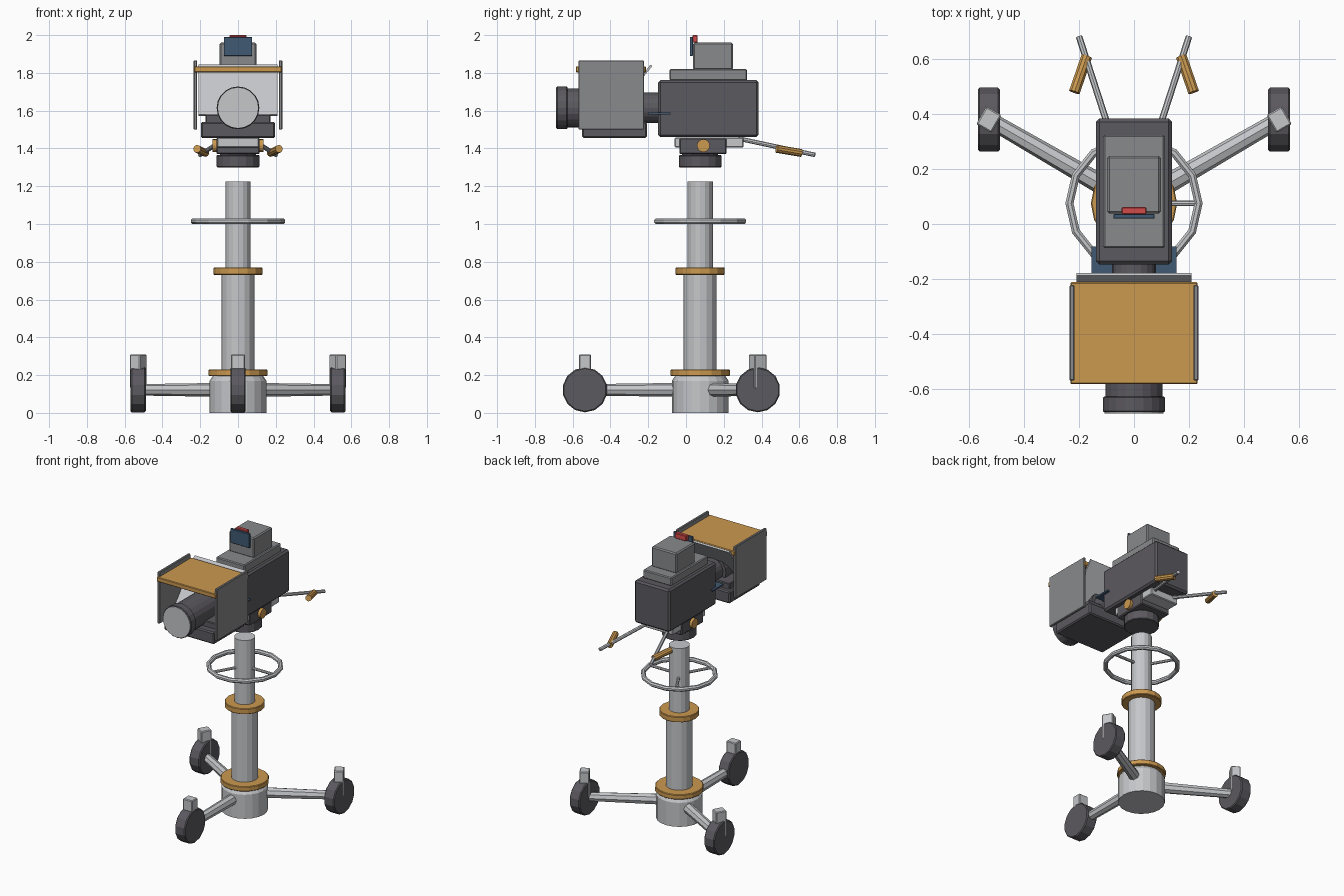
import bpy, bmesh, math
from mathutils import Vector, Matrix

if "Cube" in bpy.data.objects:
    bpy.data.objects.remove(bpy.data.objects["Cube"])

def material(name, r, g, b):
    m = bpy.data.materials.new(name)
    m.diffuse_color = (r, g, b, 1)
    m.use_nodes = True
    m.node_tree.nodes["Principled BSDF"].inputs["Base Color"].default_value = m.diffuse_color
    return m

DARK = material("dark_grey", 0.105, 0.1, 0.115)
MID = material("mid_grey", 0.25, 0.255, 0.265)
LIGHT = material("light_metal", 0.56, 0.57, 0.59)
GOLD = material("amber", 0.6, 0.32, 0.08)
BLUE = material("dark_blue", 0.05, 0.10, 0.17)
RED = material("red", 0.65, 0.07, 0.07)
AXIS = 0.075   # y of the column centre

def finish(bm, name, mat, bevel=0):
    bmesh.ops.recalc_face_normals(bm, faces=bm.faces)
    me = bpy.data.meshes.new(name)
    bm.to_mesh(me)
    bm.free()
    me.materials.append(mat)
    ob = bpy.data.objects.new(name, me)
    bpy.context.collection.objects.link(ob)
    if bevel:
        b = ob.modifiers.new("edge_bevel", 'BEVEL')
        b.width, b.segments, b.limit_method = bevel, 1, 'ANGLE'
    return ob

def box(name, x, y, z, mat, bevel=0.005):
    """Box from (min, max) ranges."""
    bm = bmesh.new()
    size = [r[1] - r[0] for r in (x, y, z)]
    mid = [(r[1] + r[0]) / 2 for r in (x, y, z)]
    bmesh.ops.create_cube(bm, size=1, matrix=Matrix.Translation(mid) @ Matrix.Diagonal((*size, 1)))
    return finish(bm, name, mat, bevel)

def rod(name, a, b, r1, mat, r2=None, sides=16, bevel=0):
    """Cylinder or cone between two points."""
    a, b = Vector(a), Vector(b)
    d = b - a
    m = Matrix.Translation((a + b) / 2) @ d.to_track_quat('Z', 'Y').to_matrix().to_4x4()
    bm = bmesh.new()
    bmesh.ops.create_cone(bm, cap_ends=True, segments=sides, radius1=r1,
                          radius2=r1 if r2 is None else r2, depth=d.length, matrix=m)
    return finish(bm, name, mat, bevel)

def disc(name, z0, z1, r, mat, r2=None, sides=16, bevel=0):
    return rod(name, (0, AXIS, z0), (0, AXIS, z1), r, mat, r2, sides, bevel)

# Pedestal column
disc("base_hub", 0.0, 0.17, 0.15, LIGHT, sides=20)
disc("base_hub_shoulder", 0.17, 0.20, 0.15, LIGHT, 0.13, sides=20)
disc("base_collar", 0.195, 0.23, 0.157, GOLD, bevel=0.004)
disc("lower_column", 0.2, 0.74, 0.087, LIGHT)
disc("middle_collar", 0.73, 0.77, 0.13, GOLD, bevel=0.004)
disc("upper_column", 0.75, 1.225, 0.067, LIGHT)

# Three legs with caster blocks and wheels
for i, deg in enumerate((-90, 30, 150)):
    t = math.radians(deg)
    u = Vector((math.cos(t), math.sin(t), 0))
    c = Vector((0, AXIS, 0.122))
    w = c + u * 0.61
    rod(f"leg_{i}", c + u * 0.1, w, 0.037, LIGHT, 0.03, sides=8)
    rod(f"wheel_{i}", w - Vector((0.04, 0, 0)), w + Vector((0.04, 0, 0)), 0.119, DARK,
        sides=14, bevel=0.006)
    block = box(f"caster_block_{i}", (-0.032, 0.032), (-0.037, 0.037), (0.13, 0.31), LIGHT)
    block.location = (w.x, w.y, 0)
    block.rotation_euler.z = t

# Steering ring with three spokes
def ring(name, major, minor, z, mat, n=14, m=8):
    bm = bmesh.new()
    loops = []
    for i in range(n):
        a = math.tau * i / n
        loops.append([bm.verts.new(((major + minor * math.cos(p)) * math.cos(a),
                                    AXIS + (major + minor * math.cos(p)) * math.sin(a),
                                    z + minor * math.sin(p)))
                      for p in (math.tau * (j + 0.5) / m for j in range(m))])
    for i in range(n):
        for j in range(m):
            p, q, k = loops[i], loops[(i + 1) % n], (j + 1) % m
            bm.faces.new((p[j], q[j], q[k], p[k]))
    return finish(bm, name, mat)

ring("steering_ring", 0.235, 0.016, 1.015, LIGHT)
for i in range(3):
    t = math.tau * i / 3
    rod(f"ring_spoke_{i}", (0, AXIS, 1.015),
        (0.235 * math.cos(t), AXIS + 0.235 * math.sin(t), 1.015), 0.01, LIGHT, sides=8)

# Pan and tilt head
disc("pan_base", 1.30, 1.365, 0.113, DARK, bevel=0.004)
disc("pan_neck", 1.36, 1.38, 0.095, DARK)
box("tilt_block", (-0.115, 0.115), (-0.035, 0.215), (1.37, 1.455), DARK, 0.006)
box("mount_plate", (-0.11, 0.11), (-0.06, 0.305), (1.405, 1.458), LIGHT)
for s, side in ((-1, "left"), (1, "right")):
    rod(f"tilt_knob_{side}", (s * 0.1, 0.092, 1.415), (s * 0.135, 0.092, 1.415), 0.034, GOLD)
    rod(f"pan_handle_{side}", (s * 0.07, 0.28, 1.452), (s * 0.2, 0.682, 1.366), 0.012, LIGHT, sides=8)
    rod(f"handle_grip_{side}", (s * 0.217, 0.48, 1.398), (s * 0.172, 0.61, 1.376), 0.021, GOLD, sides=10)

# Camera body, viewfinder and signal lamp
box("camera_body", (-0.138, 0.138), (-0.147, 0.384), (1.46, 1.762), DARK, 0.012)
box("top_plate", (-0.112, 0.112), (-0.088, 0.324), (1.76, 1.82), MID, 0.006)
box("viewfinder", (-0.098, 0.098), (0.038, 0.248), (1.815, 1.96), MID, 0.008)
box("viewfinder_screen", (-0.075, 0.075), (0.02, 0.036), (1.89, 1.99), BLUE, 0.002)
box("signal_lamp", (-0.045, 0.045), (0.034, 0.062), (1.96, 2.0), RED, 0.004)

# Lens
LZ = 1.615
def lens(name, y0, y1, r, mat, r2=None, bevel=0):
    return rod(name, (0, y0, LZ), (0, y1, LZ), r, mat, r2, 20, bevel)
lens("lens_front_ring", -0.685, -0.628, 0.113, DARK, bevel=0.004)
lens("lens_glass", -0.689, -0.682, 0.107, LIGHT)
lens("lens_barrel", -0.63, -0.30, 0.103, DARK)
lens("lens_rear", -0.31, -0.14, 0.08, DARK)

# Prompter hood: tray, side plates, roof, tilted glass
box("hood_tray", (-0.197, 0.197), (-0.55, -0.207), (1.455, 1.54), DARK, 0.008)
box("monitor", (-0.173, 0.173), (-0.50, -0.24), (1.535, 1.58), DARK)
box("monitor_screen", (-0.155, 0.155), (-0.20, -0.082), (1.58, 1.59), BLUE, 0)
for s, side in ((-1, "left"), (1, "right")):
    box(f"hood_side_{side}", sorted((s * 0.216, s * 0.235)), (-0.57, -0.222), (1.50, 1.866), MID, 0.004)
box("hood_roof", (-0.232, 0.232), (-0.583, -0.212), (1.803, 1.835), GOLD, 0.004)
top, bottom = Vector((0, -0.183, 1.84)), Vector((0, -0.40, 1.575))
glass = box("tilted_glass", (-0.21, 0.21), (-0.006, 0.006),
            (-(top - bottom).length / 2, (top - bottom).length / 2), LIGHT, 0)
glass.location = (top + bottom) / 2
glass.rotation_euler.x = -math.atan2(top.y - bottom.y, top.z - bottom.z)
